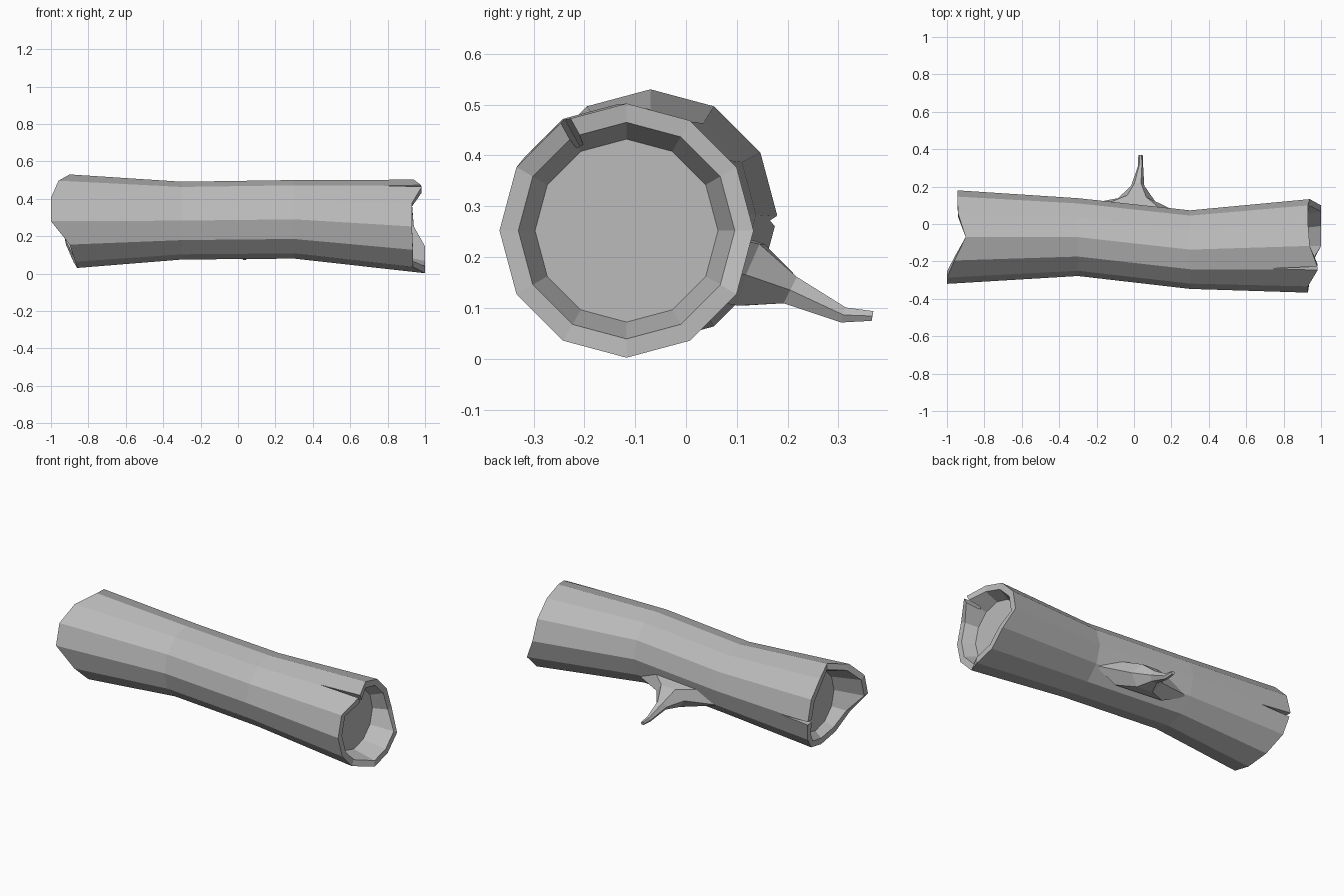
import bpy, bmesh
from math import sin, cos, pi, radians
from mathutils import Vector

old = bpy.data.objects.get("Cube")
if old:
    bpy.data.objects.remove(old, do_unlink=True)

grey = bpy.data.materials.new("plain grey wood")
grey.use_nodes = True
grey.diffuse_color = (0.5, 0.5, 0.5, 1)
grey.node_tree.nodes["Principled BSDF"].inputs["Base Color"].default_value = (0.5, 0.5, 0.5, 1)


def loft(name, rings):
    """Skin a list of equal-length point rings and close both ends."""
    bm = bmesh.new()
    rows = [[bm.verts.new(p) for p in ring] for ring in rings]
    for a, b in zip(rows, rows[1:]):
        for i in range(len(a)):
            j = (i + 1) % len(a)
            bm.faces.new((a[i], a[j], b[j], b[i]))
    bm.faces.new(rows[0])
    bm.faces.new(rows[-1])
    bmesh.ops.recalc_face_normals(bm, faces=bm.faces)
    mesh = bpy.data.meshes.new(name)
    bm.to_mesh(mesh)
    bm.free()
    mesh.materials.append(grey)
    obj = bpy.data.objects.new(name, mesh)
    bpy.context.collection.objects.link(obj)
    return obj


SIDES = 12


def log_ring(xs, y, z, r):
    """Ring around the x axis, starting at the top and turning to the front."""
    return [(xs[i], y - r * sin(2 * pi * i / SIDES), z + r * cos(2 * pi * i / SIDES))
            for i in range(SIDES)]


def flat(x):
    return [x] * SIDES


# Ragged ends: how far each corner reaches along the log
ragged_a = [-.9, -.96, -1, -1, -.9, -.87, -.86, -.88, -.92, -.945, -.945, -.94]
ragged_b = [.94, .985, .93, .93, .935, .935, 1, 1, 1, .94, .93, .93]

# Hollow-ended log, from one recessed end wall to the other
log = loft("log", [
    log_ring(flat(-.82), -.07, .28, .18),
    log_ring(ragged_a, -.07, .28, .213),
    log_ring(ragged_a, -.07, .28, .25),
    log_ring(flat(-.3), -.07, .283, .208),
    log_ring(flat(.3), -.137, .29, .21),
    log_ring(ragged_b, -.117, .252, .25),
    log_ring(ragged_b, -.117, .252, .213),
    log_ring(flat(.86), -.117, .252, .18),
])


# Splits in the rim, cut with thin wedges
def split(name, tip_x, end_x, y, z, angle, half):
    out = Vector((0, -sin(angle), cos(angle)))
    side = Vector((0, cos(angle), sin(angle)))
    centre = Vector((0, y, z))
    rings = []
    for r in (.19, .3):
        p = centre + out * r
        rings.append([p + Vector((tip_x, 0, 0)),
                      p + Vector((end_x, 0, 0)) + side * half,
                      p + Vector((end_x, 0, 0)) - side * half])
    cutter = loft(name, rings)
    cutter.hide_render = True
    cutter.hide_set(True)
    mod = log.modifiers.new(name, "BOOLEAN")
    mod.operation = "DIFFERENCE"
    mod.solver = "EXACT"
    mod.object = cutter
    return cutter


cutters = [split("front_split", .72, 1.02, -.117, .252, radians(29), .012),
           split("back_split", -.75, -1, -.07, .28, radians(-92), .014)]

# Bake the cuts and drop the wedges
deps = bpy.context.evaluated_depsgraph_get()
log.data = bpy.data.meshes.new_from_object(log.evaluated_get(deps))
log.modifiers.clear()
for c in cutters:
    bpy.data.objects.remove(c, do_unlink=True)


# Broken branch with a wide flared root
def branch_ring(centre, along, up):
    c, a, u = Vector(centre), Vector(along), Vector(up)
    return [c + a * cos(k * pi / 3) + u * sin(k * pi / 3) for k in range(6)]


loft("branch", [
    branch_ring((0, .065, .18), (.3, -.033, 0), (0, .03, .07)),
    branch_ring((.015, .128, .165), (.1, -.01, 0), (0, .025, .07)),
    branch_ring((.02, .205, .135), (.035, 0, 0), (0, .015, .03)),
    branch_ring((.035, .31, .086), (.014, 0, 0), (0, .005, .017)),
    branch_ring((.035, .367, .084), (.012, 0, 0), (0, .002, .011)),
])
